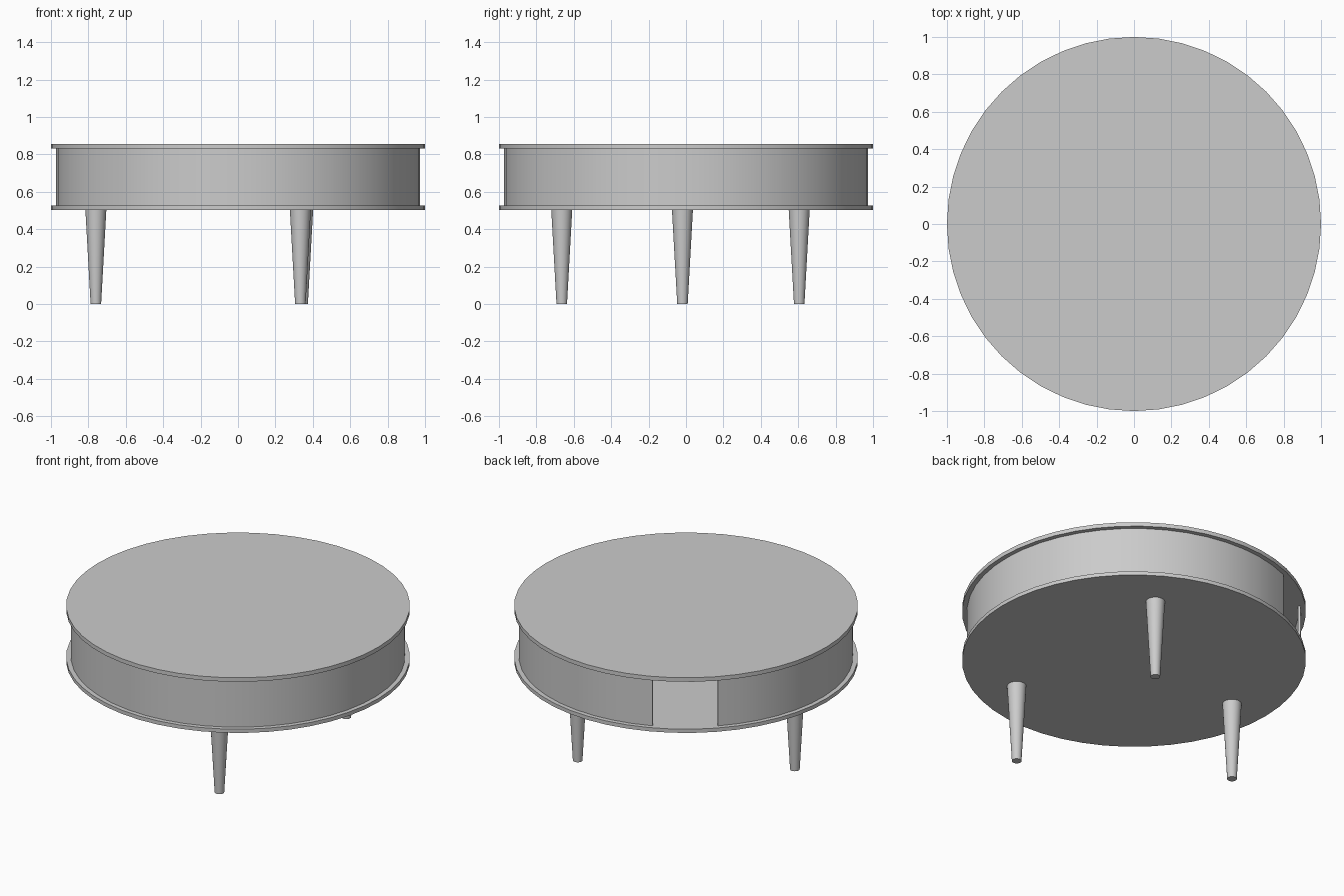
import bpy, bmesh
from math import radians, cos, sin

if "Cube" in bpy.data.objects:
    bpy.data.objects.remove(bpy.data.objects["Cube"])

SEGS = 48


def smooth(obj):
    bpy.ops.object.select_all(action='DESELECT')
    obj.select_set(True)
    bpy.context.view_layer.objects.active = obj
    bpy.ops.object.shade_smooth_by_angle(angle=radians(30))


def cone(name, x, y, z0, z1, r0, r1, segs):
    bpy.ops.mesh.primitive_cone_add(vertices=segs, radius1=r0, radius2=r1, depth=z1 - z0,
                                    location=(x, y, (z0 + z1) / 2))
    obj = bpy.context.object
    obj.name = name
    smooth(obj)
    return obj


# Round boards above and below the storage drum
cone("table_top", 0, 0, 0.831, 0.857, 1, 1, SEGS)
cone("lower_shelf", 0, 0, 0.503, 0.527, 1, 1, SEGS)

# Thin curved wall, open for three segments at the back left
bm = bmesh.new()
steps, start, step = 45, radians(136), radians(7.5)
rings = []
for i in range(steps + 1):
    a = start + i * step
    rings.append([bm.verts.new((r * cos(a), r * sin(a), z))
                  for r, z in ((0.972, 0.527), (0.972, 0.831), (0.957, 0.831), (0.957, 0.527))])
for a, b in zip(rings, rings[1:]):
    for k in range(4):
        bm.faces.new((a[k], b[k], b[(k + 1) % 4], a[(k + 1) % 4]))
bm.faces.new(rings[0])
bm.faces.new(rings[-1])
bmesh.ops.recalc_face_normals(bm, faces=bm.faces)
mesh = bpy.data.meshes.new("curved_wall")
bm.to_mesh(mesh)
bm.free()
wall = bpy.data.objects.new("curved_wall", mesh)
bpy.context.collection.objects.link(wall)
smooth(wall)

# Three tapered legs, evenly spaced
for i in range(3):
    a = radians(59.45 + 120 * i)
    cone(f"leg_{i + 1}", -0.027 + 0.733 * cos(a), -0.026 + 0.733 * sin(a),
         0, 0.503, 0.028, 0.056, 32)
